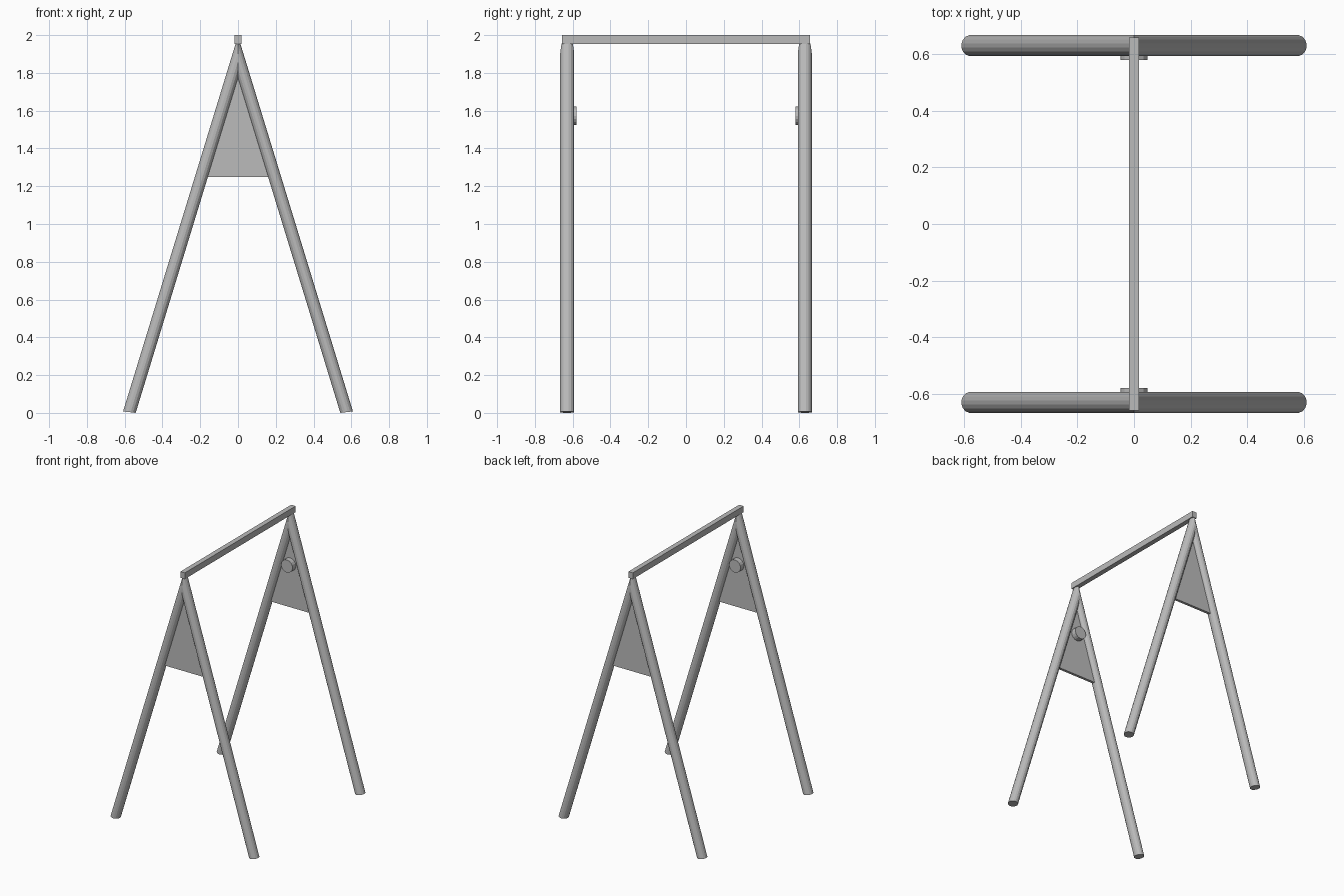
import bpy, bmesh
from math import cos, sin, pi
from mathutils import Matrix

cube = bpy.data.objects.get("Cube")
if cube:
    bpy.data.objects.remove(cube)

grey = bpy.data.materials.new("plain grey")
grey.use_nodes = True
colour = (0.5, 0.5, 0.5, 1)
grey.diffuse_color = colour
grey.node_tree.nodes["Principled BSDF"].inputs["Base Color"].default_value = colour

FRAME_Y = 0.629    # distance of each A-frame from the middle
SLOPE = 0.306      # sideways run of a leg per unit of height
FOOT_X = 0.575
SIDES = 16


def finish(name, bm):
    bmesh.ops.recalc_face_normals(bm, faces=bm.faces)
    mesh = bpy.data.meshes.new(name)
    bm.to_mesh(mesh)
    bm.free()
    mesh.materials.append(grey)
    obj = bpy.data.objects.new(name, mesh)
    bpy.context.collection.objects.link(obj)
    return obj


def loft(name, ring_a, ring_b):
    """Closed prism between two matching rings of points."""
    bm = bmesh.new()
    a = [bm.verts.new(p) for p in ring_a]
    b = [bm.verts.new(p) for p in ring_b]
    n = len(a)
    bm.faces.new(a)
    bm.faces.new(b)
    for i in range(n):
        j = (i + 1) % n
        bm.faces.new((a[i], a[j], b[j], b[i]))
    return finish(name, bm)


def leg(name, side, y):
    """Round leg, mitred against its partner at x = 0."""
    foot, top = [], []
    for i in range(SIDES):
        t = 2 * pi * (i + 0.5) / SIDES
        x = FOOT_X + 0.034 * cos(t)
        z = 0.004 + 0.004 * cos(t)
        py = y + 0.0375 * sin(t)
        foot.append((side * x, py, z))
        top.append((0, py, z + x / SLOPE))
    loft(name, foot, top)


def gusset(name, y):
    """Thin triangular plate filling the top of the A-frame."""
    low, apex = 1.25, 1.85
    half = (apex - low) * SLOPE
    outline = [(-half, low), (half, low), (0, apex)]
    loft(name, *[[(x, y + d, z) for x, z in outline] for d in (-0.01, 0.01)])


def knob(name, y, inward):
    """Short round boss on the inner face of the plate."""
    rings = []
    for py in (y, y + inward * 0.05):
        rings.append([(0.048 * cos(2 * pi * i / SIDES), py,
                       1.573 + 0.048 * sin(2 * pi * i / SIDES))
                      for i in range(SIDES)])
    loft(name, *rings)


# Two matching A-frames
for end, sign in (("front", -1), ("back", 1)):
    y = sign * FRAME_Y
    leg(end + "_left_leg", 1, y)
    leg(end + "_right_leg", -1, y)
    gusset(end + "_gusset_plate", y)
    knob(end + "_knob", y, -sign)

# Square top bar
bm = bmesh.new()
bmesh.ops.create_cube(bm, size=1, matrix=Matrix.Translation((0, 0, 1.977))
                      @ Matrix.Diagonal((0.037, 1.314, 0.046, 1)))
finish("top_bar", bm)
